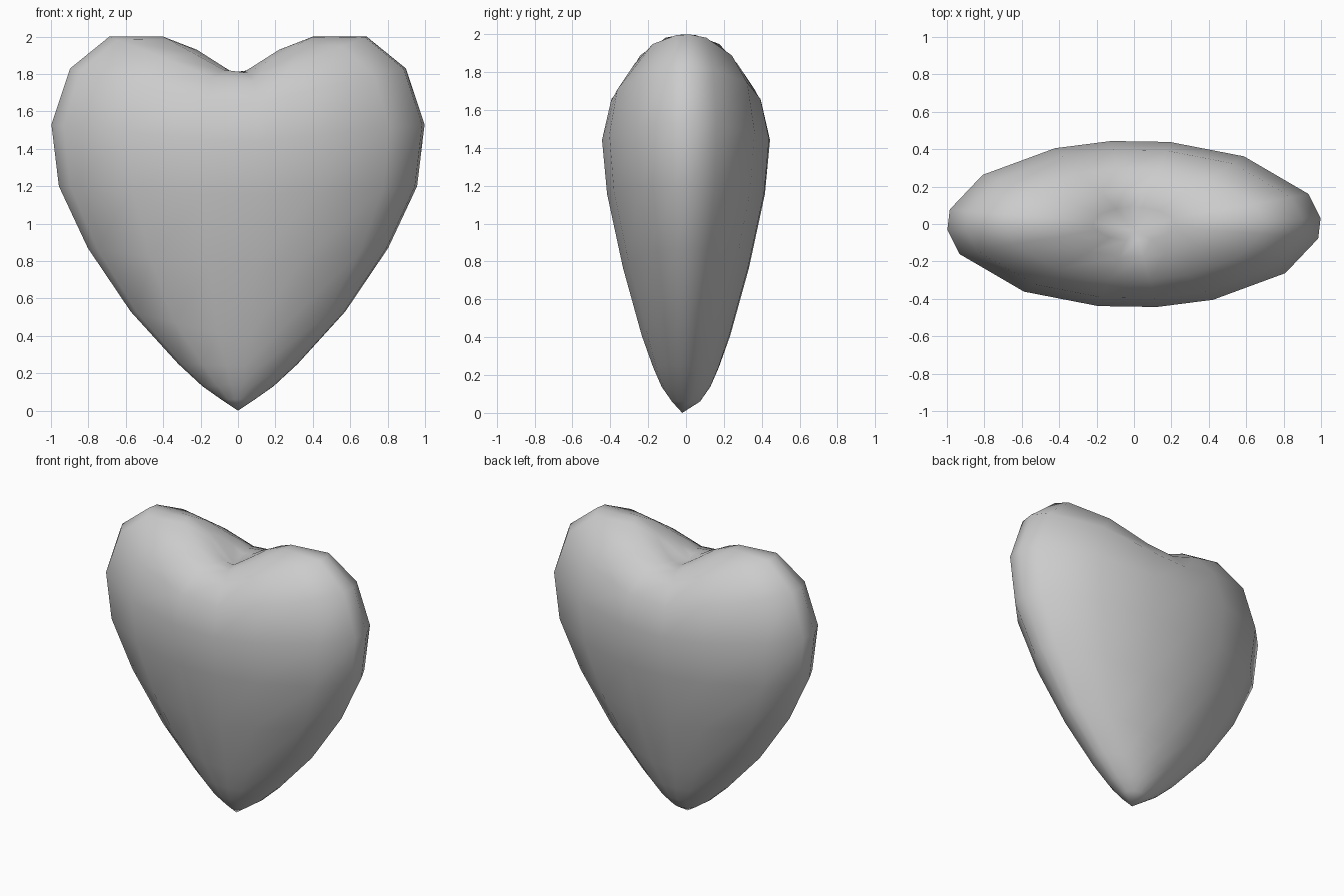
import bpy, bmesh
from math import cos, sin, radians

if "Cube" in bpy.data.objects:
    bpy.data.objects.remove(bpy.data.objects["Cube"])

# Cross-section rings: half width, height at the sides, half depth, height at the middle
RINGS = [
    (0.09, 0.06, 0.075, 0.06), (0.19, 0.13, 0.13, 0.14), (0.32, 0.25, 0.175, 0.24),
    (0.575, 0.53, 0.235, 0.39), (0.805, 0.87, 0.335, 0.75), (0.96, 1.20, 0.42, 1.15),
    (1.00, 1.53, 0.447, 1.43), (0.90, 1.83, 0.40, 1.62), (0.69, 2.00, 0.30, 1.73),
    (0.40, 2.00, 0.18, 1.78), (0.22, 1.93, 0.09, 1.79),
]
# Uneven segment spacing, repeated after half a turn
HALF = [4, 21, 54, 79, 97, 115, 144, 170]
ANGLES = [radians(a + turn) for turn in (0, 180) for a in HALF]

# Heart body: rings whose sides rise into two lobes, closed at both poles
bm = bmesh.new()
loops = []
for w, z_side, d, z_mid in RINGS:
    loops.append([bm.verts.new((w * cos(a), d * sin(a),
                                z_mid + (z_side - z_mid) * abs(cos(a)))) for a in ANGLES])
tip = bm.verts.new((0, -0.02, 0))
notch = bm.verts.new((0, -0.04, 1.785))
n = len(ANGLES)
for i in range(n):
    j = (i + 1) % n
    bm.faces.new((tip, loops[0][j], loops[0][i]))
    bm.faces.new((notch, loops[-1][i], loops[-1][j]))
    for low, high in zip(loops, loops[1:]):
        bm.faces.new((low[i], low[j], high[j], high[i]))
bmesh.ops.recalc_face_normals(bm, faces=bm.faces[:])
for f in bm.faces:
    f.smooth = True

mesh = bpy.data.meshes.new("heart")
bm.to_mesh(mesh)
bm.free()
heart = bpy.data.objects.new("heart", mesh)
bpy.context.collection.objects.link(heart)
